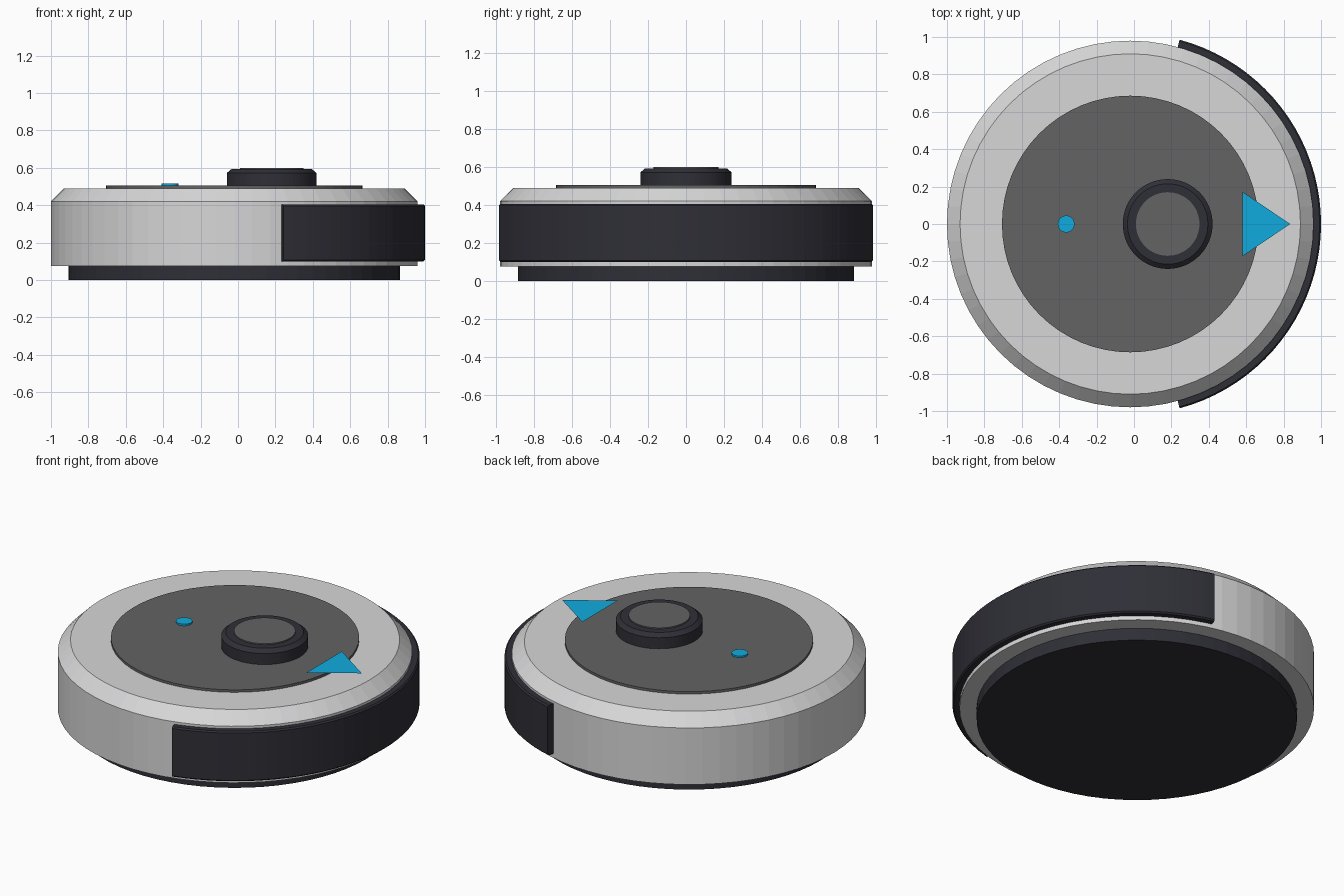
import bpy, bmesh, math

cube = bpy.data.objects.get("Cube")
if cube:
    bpy.data.objects.remove(cube)


def material(name, rgb):
    m = bpy.data.materials.new(name)
    m.use_nodes = True
    m.diffuse_color = (*rgb, 1)
    m.node_tree.nodes["Principled BSDF"].inputs["Base Color"].default_value = (*rgb, 1)
    return m


light_grey = material("light grey", (0.68, 0.68, 0.69))
dark_grey = material("dark grey", (0.125, 0.125, 0.127))
navy = material("navy black", (0.028, 0.028, 0.038))
blue = material("bright blue", (0.005, 0.41, 0.73))

CX = -0.02  # centre of the round body


def finish(name, bm, mat):
    bmesh.ops.recalc_face_normals(bm, faces=bm.faces)
    mesh = bpy.data.meshes.new(name)
    bm.to_mesh(mesh)
    bm.free()
    mesh.materials.append(mat)
    obj = bpy.data.objects.new(name, mesh)
    bpy.context.collection.objects.link(obj)
    return obj


def turned(name, x, profile, mat, sides=64):
    """Solid of revolution from (radius, height) pairs, with flat caps."""
    bm = bmesh.new()
    rings = []
    for r, z in profile:
        angles = [math.tau * i / sides for i in range(sides)]
        rings.append([bm.verts.new((x + r * math.cos(a), r * math.sin(a), z)) for a in angles])
    for low, high in zip(rings, rings[1:]):
        for i in range(sides):
            j = (i + 1) % sides
            bm.faces.new((low[i], low[j], high[j], high[i]))
    bm.faces.new(rings[0][::-1])
    bm.faces.new(rings[-1])
    return finish(name, bm, mat)


def arc_band(name, x, section, half_angle, mat, steps=40):
    """Closed (radius, height) section swept round an arc facing +x."""
    bm = bmesh.new()
    rings = []
    for i in range(steps + 1):
        a = half_angle * (2 * i / steps - 1)
        rings.append([bm.verts.new((x + r * math.cos(a), r * math.sin(a), z)) for r, z in section])
    n = len(section)
    for a, b in zip(rings, rings[1:]):
        for i in range(n):
            j = (i + 1) % n
            bm.faces.new((a[i], b[i], b[j], a[j]))
    bm.faces.new(rings[0])
    bm.faces.new(rings[-1][::-1])
    return finish(name, bm, mat)


# Round housing
turned("base", CX, [(0.885, 0), (0.885, 0.08)], navy)
turned("body", CX, [(0.98, 0.075), (0.98, 0.42), (0.91, 0.49)], light_grey)
turned("top_panel", CX, [(0.686, 0.48), (0.686, 0.505)], dark_grey)

# Front bumper wrapped round the +x side
arc_band("bumper", CX,
         [(0.975, 0.10), (1.012, 0.10), (1.02, 0.108),
          (1.02, 0.397), (1.012, 0.405), (0.975, 0.405)],
         math.radians(75), navy)

# Sensor turret and its cap
turned("turret", 0.18, [(0.24, 0.49), (0.24, 0.572), (0.215, 0.593)], navy)
turned("turret_cap", 0.18, [(0.17, 0.585), (0.17, 0.6)], dark_grey)

# Button and direction arrow
turned("button", -0.363, [(0.045, 0.5), (0.045, 0.515)], blue, sides=32)

bm = bmesh.new()
bm.faces.new([bm.verts.new(p) for p in ((0.58, -0.172, 0.515), (0.835, 0, 0.515), (0.58, 0.172, 0.515))])
arrow = finish("direction_arrow", bm, blue)
if arrow.data.polygons[0].normal.z < 0:
    arrow.data.flip_normals()
